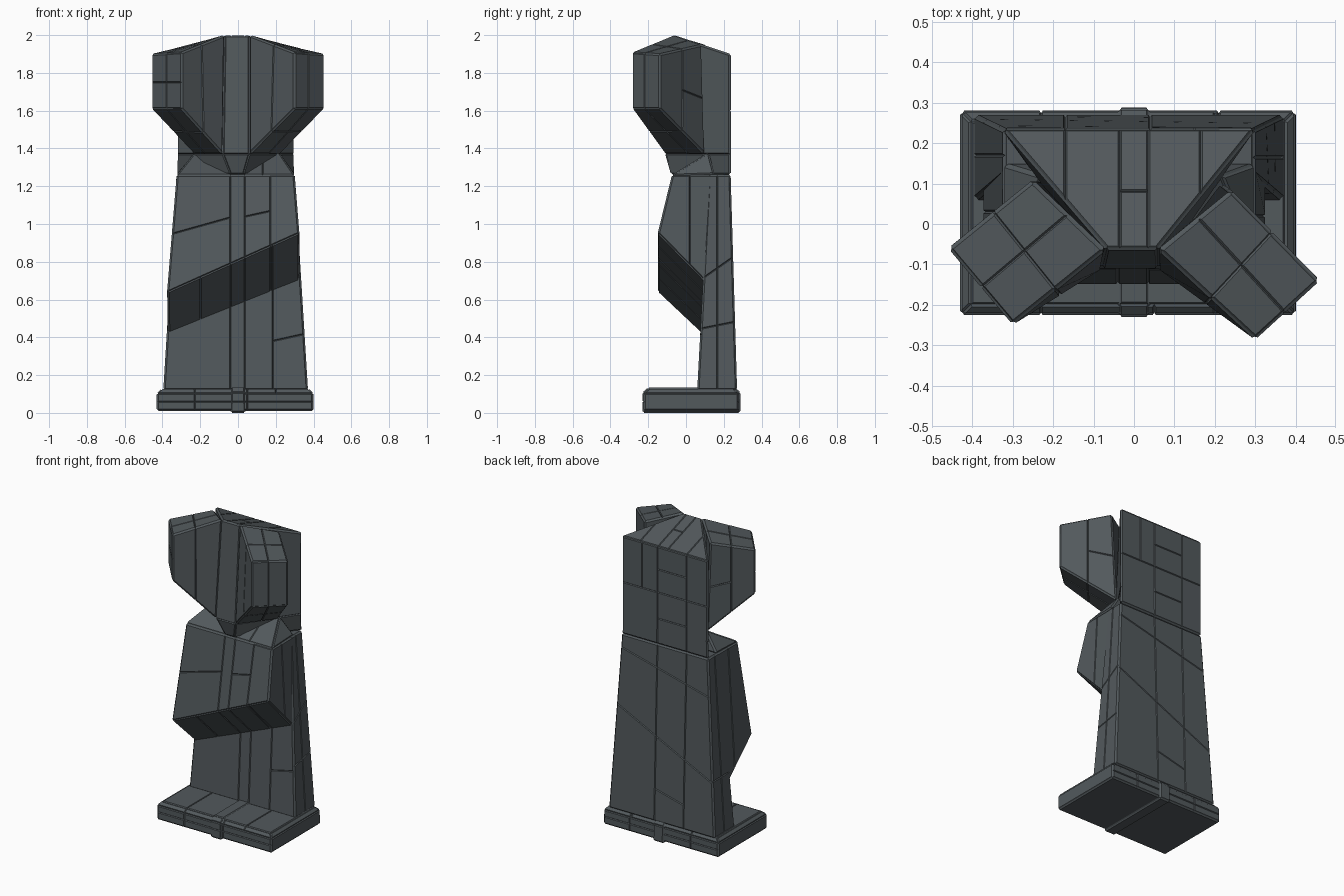
import bpy, bmesh
from mathutils import Vector as V

cube = bpy.data.objects.get("Cube")
if cube:
    bpy.data.objects.remove(cube)

stone = bpy.data.materials.new("dark_slate")
stone.use_nodes = True
slate = (0.085, 0.1, 0.108, 1)
stone.diffuse_color = slate
stone.node_tree.nodes["Principled BSDF"].inputs["Base Color"].default_value = slate

GAP, RAISE = 0.004, 0.006
FRONT, BACK, LEFT, RIGHT, UP, DOWN = (
    V((0, -1, 0)), V((0, 1, 0)), V((1, 0, 0)), V((-1, 0, 0)), V((0, 0, 1)), V((0, 0, -1)))


def panelled(name, rings, cuts=()):
    """Loft closed rings, cut chosen faces into panels, and raise each panel from its seams."""
    bm = bmesh.new()
    loops = [[bm.verts.new(p) for p in ring] for ring in rings]
    for a, b in zip(loops, loops[1:]):
        for i in range(len(a)):
            j = (i + 1) % len(a)
            bm.faces.new((a[i], a[j], b[j], b[i]))
    bm.faces.new(loops[0])
    bm.faces.new(loops[-1])
    bmesh.ops.recalc_face_normals(bm, faces=bm.faces)
    bmesh.ops.dissolve_limit(bm, angle_limit=0.01, verts=bm.verts, edges=bm.edges)
    bm.normal_update()
    # pull the seams in so that the raised panels sit on the outline
    moves = [(v, v.normal * RAISE * min(v.calc_shell_factor(), 1.6)) for v in bm.verts]
    for v, d in moves:
        v.co -= d
    for point, normal, facing, where in cuts:
        bm.normal_update()
        faces = [f for f in bm.faces if f.normal.dot(facing) > 0.5
                 and (where is None or where(f.calc_center_median()))]
        geom = set(faces)
        for f in faces:
            geom.update(f.verts)
            geom.update(f.edges)
        bmesh.ops.bisect_plane(bm, geom=list(geom), dist=1e-4,
                               plane_co=point, plane_no=normal)
    bm.normal_update()
    bmesh.ops.inset_individual(bm, faces=bm.faces[:], thickness=GAP, depth=RAISE,
                               use_even_offset=True)
    mesh = bpy.data.meshes.new(name)
    bm.to_mesh(mesh)
    bm.free()
    mesh.materials.append(stone)
    obj = bpy.data.objects.new(name, mesh)
    bpy.context.collection.objects.link(obj)
    return obj


def upright(facing, *xs, where=None):
    return [(V((x, 0, 0)), LEFT, facing, where) for x in xs]


def level(facing, *zs, where=None):
    return [(V((0, 0, z)), UP, facing, where) for z in zs]


def slant(facing, z, rise, where=None):
    """Seam at height z on the centre line, climbing towards the model's left."""
    return [(V((0, 0, z)), V((-rise, 0, 1)), facing, where)]


def sideways(facing, *ys, where=None):
    return [(V((0, y, 0)), BACK, facing, where) for y in ys]


def rect(x0, x1, y0, y1, z):
    return [(x0, y0, z), (x1, y0, z), (x1, y1, z), (x0, y1, z)]


# plinth with a bevelled top and a central band
panelled("plinth", [rect(-.43, .40, -.225, .28, .01), rect(-.43, .40, -.225, .28, .105),
                    rect(-.405, .375, -.20, .255, .128)],
         upright(UP, -.23, .2) + upright(FRONT, -.23, .05) + upright(BACK, -.23, .21)
         + level(FRONT, .06) + level(BACK, .06) + upright(DOWN, -.015))
panelled("plinth_band", [rect(-.04, .04, -.23, .288, 0), rect(-.04, .04, -.23, .288, .11),
                         rect(-.04, .04, -.20, .26, .135)], level(FRONT, .06))

# tapering column
panelled("column", [rect(-.395, .37, .06, .27, .12), rect(-.325, .30, .12, .236, 1.262)],
         upright(FRONT, -.04, .035, .185)
         + slant(FRONT, .34, .22, lambda c: c.x > .19)
         + slant(BACK, .65, .48)
         + slant(BACK, 1.1, .25, lambda c: c.z > .8)
         + upright(BACK, .04, where=lambda c: c.z > .1)
         + upright(BACK, -.17, where=lambda c: c.x < .04)
         + slant(BACK, .32, .25, lambda c: -.17 < c.x < .04 and c.z < .6)
         + [(V((0, .1, .72)), V((0, -.7, 1)), LEFT, None)]
         + [(V((0, .1, .45)), V((0, -.2, 1)), LEFT, lambda c: c.z < .7)]
         + sideways(LEFT, .165) + sideways(RIGHT, .17) + level(RIGHT, .48))

# jutting torso with a slanted underside
panelled("torso", [
    [(-.325, .14, 1.26), (-.325, -.075, 1.26), (-.375, -.15, .64), (-.37, .12, .39)],
    [(.30, .14, 1.26), (.30, -.075, 1.26), (.325, -.15, .95), (.325, .12, .68)]],
    upright(FRONT, -.04, .035, .17)
    + slant(FRONT, 1.045, .28, lambda c: c.x < -.04 and c.z > .8)
    + slant(FRONT, 1.03, .22, lambda c: .035 < c.x < .17 and c.z > .8)
    + upright(DOWN, -.2, -.04, .035, .18)
    + sideways(LEFT, .02) + sideways(RIGHT, .03))
panelled("shoulder_slope", [
    [(-.325, .15, 1.262), (-.325, -.075, 1.255), (-.23, .12, 1.38)],
    [(.30, .15, 1.262), (.30, -.075, 1.255), (.22, .12, 1.38)]],
    upright(UP, -.04, .035, .13))

# wedge-shaped head block, narrowing to the front, with the neck keel below it
BACK_EDGE = [(.30, .236), (-.325, .236)]
back_low, back_mid, back_top = [[(x, y, z) for x, y in BACK_EDGE] for z in (1.262, 1.37, 1.9)]
panelled("head_block", [
    [(-.04, -.08, 1.262), (.03, -.08, 1.262)] + back_low,
    [(-.08, -.11, 1.37), (.06, -.11, 1.37)] + back_mid,
    [(-.07, -.065, 2.0), (.06, -.065, 2.0)] + back_top],
    upright(UP, -.17, -.035, .035, .165)
    + sideways(UP, .08, where=lambda c: abs(c.x) < .03)
    + level(BACK, 1.6)
    + upright(BACK, .04, -.17)
    + upright(BACK, .15, where=lambda c: c.x > .04 and c.z > 1.6)
    + level(BACK, 1.75, where=lambda c: -.17 < c.x < .04 and c.z > 1.6)
    + level(BACK, 1.43, where=lambda c: -.17 < c.x < .04 and c.z < 1.6))


# angled box lobes on either side of the head
def lobe(name, inner_front, outer_front, outer_back, inner_back, keel):
    def at(p, z):
        return V((p[0], p[1], z))
    bottom = [at(keel[0], 1.37), at(outer_front, 1.61), at(outer_back, 1.61), at(keel[1], 1.37)]
    top = [at(inner_front, 2.0), at(outer_front, 1.91), at(outer_back, 1.9), at(inner_back, 1.95)]
    along = (at(outer_front, 0) - at(inner_front, 0)).normalized()
    across = (at(outer_back, 0) - at(outer_front, 0)).normalized()
    middle = sum(top, V()) / 4
    cuts = [(middle, along, facing, None) for facing in (UP, DOWN, -across, across)]
    cuts += [(middle, across, facing, None) for facing in (UP, DOWN, along)]
    cuts += level(along, 1.75, where=lambda c: c.x < 0)
    cuts.append((V((0, 0, 1.7)), V((0, .4, 1)), across,
                 lambda c: (c - middle).dot(along) < 0))
    panelled(name, [bottom, top], cuts)


lobe("left_lobe", (.06, -.065), (.30, -.287), (.46, -.14), (.24, .085),
     [(.06, -.11), (.22, .10)])
lobe("right_lobe", (-.07, -.065), (-.30, -.25), (-.46, -.06), (-.25, .11),
     [(-.08, -.11), (-.23, .11)])
